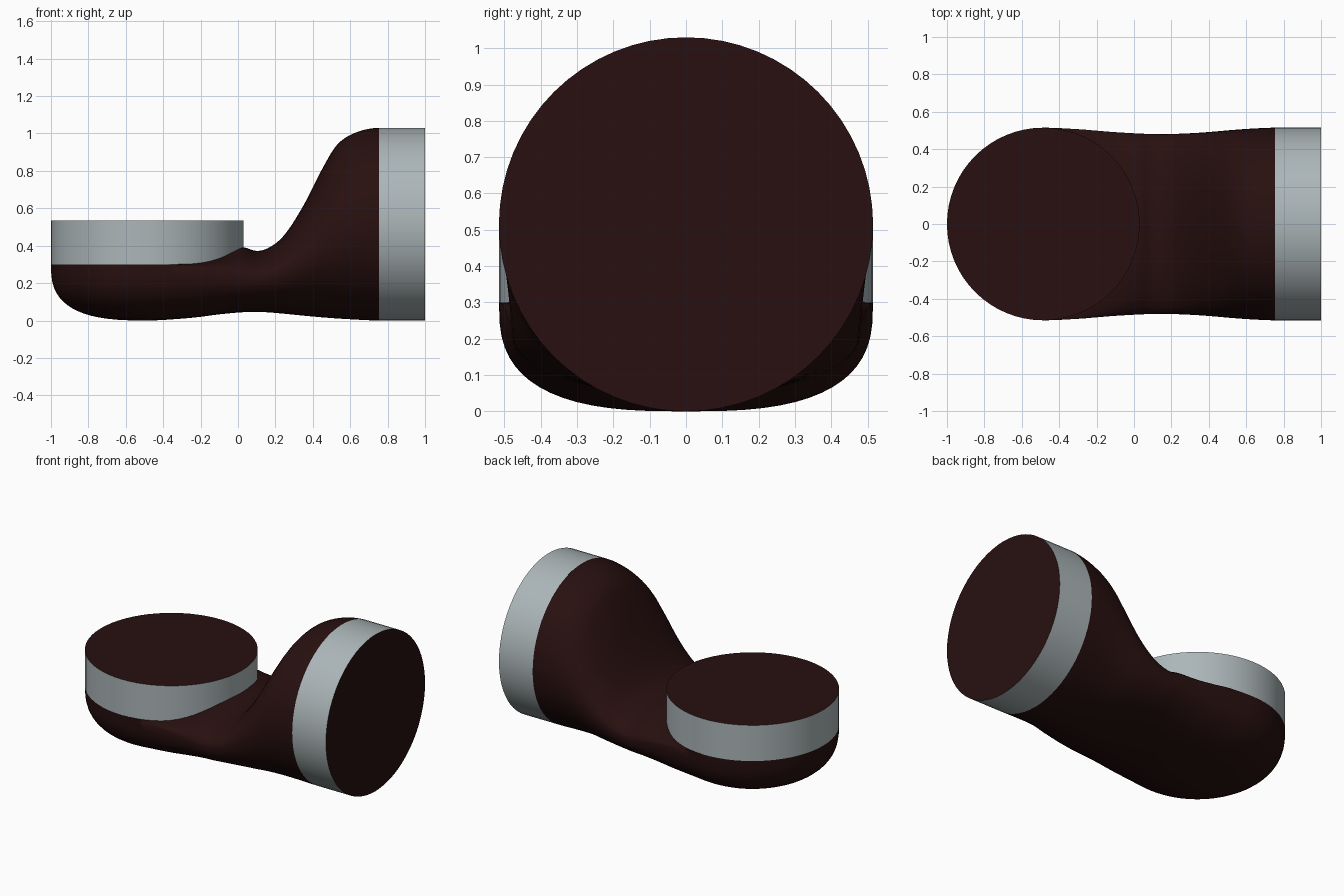
import bpy
import bmesh
import math
from mathutils import Matrix

if "Cube" in bpy.data.objects:
    bpy.data.objects.remove(bpy.data.objects["Cube"], do_unlink=True)

R = 0.515          # pipe radius
CX = -0.485        # axis of the upright opening
RIM = 0.30         # height where the upright collar starts
P = 2.8            # squareness of the rounded cup
N = 32             # points per half section


def material(name, rgb):
    m = bpy.data.materials.new(name)
    m.use_nodes = True
    m.diffuse_color = (*rgb, 1)
    bsdf = m.node_tree.nodes["Principled BSDF"]
    bsdf.inputs["Base Color"].default_value = (*rgb, 1)
    bsdf.inputs["Roughness"].default_value = 0.6
    return m


BROWN = material("dark brown", (0.021, 0.005, 0.005))
GREY = material("pale grey", (0.41, 0.465, 0.48))


def finish(bm, name, mats, angle):
    bmesh.ops.recalc_face_normals(bm, faces=bm.faces)
    mesh = bpy.data.meshes.new(name)
    bm.to_mesh(mesh)
    bm.free()
    for m in mats:
        mesh.materials.append(m)
    ob = bpy.data.objects.new(name, mesh)
    bpy.context.collection.objects.link(ob)
    bpy.ops.object.select_all(action="DESELECT")
    ob.select_set(True)
    bpy.context.view_layer.objects.active = ob
    bpy.ops.object.shade_smooth_by_angle(angle=math.radians(angle))
    return ob


def collar(name, depth, matrix):
    """Grey band whose flat ends are brown."""
    bm = bmesh.new()
    bmesh.ops.create_cone(bm, cap_ends=True, segments=64, radius1=R, radius2=R,
                          depth=depth, matrix=matrix)
    for f in bm.faces:
        f.material_index = 1 if len(f.verts) > 4 else 0
    finish(bm, name, [GREY, BROWN], 40)


def grid(bm, rows, closed=False):
    """Skin a list of point rows."""
    vs = [[bm.verts.new(p) for p in row] for row in rows]
    for a, b in zip(vs, vs[1:]):
        n = len(a)
        for i in range(n if closed else n - 1):
            j = (i + 1) % n
            bm.faces.new((a[i], a[j], b[j], b[i]))


# Stations: x, half width, bottom, widest height, top, lower squareness
STATIONS = [
    (CX, R, 0.0, RIM, RIM, P),
    (-0.30, 0.507, 0.010, 0.295, 0.315, 2.75),
    (-0.20, 0.499, 0.020, 0.280, 0.335, 2.7),
    (-0.10, 0.491, 0.033, 0.262, 0.360, 2.6),
    (0.02, 0.484, 0.044, 0.242, 0.392, 2.4),
    (0.10, 0.481, 0.046, 0.235, 0.372, 2.3),
    (0.17, 0.480, 0.043, 0.245, 0.392, 2.2),
    (0.25, 0.483, 0.036, 0.270, 0.460, 2.1),
    (0.35, 0.488, 0.026, 0.325, 0.615, 2.05),
    (0.45, 0.496, 0.017, 0.400, 0.810, 2.0),
    (0.53, 0.503, 0.011, 0.455, 0.940, 2.0),
    (0.63, 0.510, 0.005, 0.495, 1.005, 2.0),
    (0.757, R, 0.0, R, 2 * R, 2.0),
]


def sample(k, t):
    """Smooth curve through the stations."""
    s = STATIONS
    a, b = s[k], s[k + 1]
    pre, post = s[max(k - 1, 0)], s[min(k + 2, len(s) - 1)]
    h = b[0] - a[0]
    x = a[0] + h * t
    out = [x]
    for i in range(1, 6):
        m0 = (b[i] - pre[i]) / (b[0] - pre[0]) * h
        m1 = (post[i] - a[i]) / (post[0] - a[0]) * h
        if k == 0:
            m0 = 0
        if k == len(s) - 2:
            m1 = 0
        out.append((2*t**3 - 3*t**2 + 1) * a[i] + (t**3 - 2*t**2 + t) * m0
                   + (3*t**2 - 2*t**3) * b[i] + (t**3 - t**2) * m1)
    return out


def power(v, p):
    return math.copysign(abs(v) ** (2 / p), v)


def section(x, w, zb, zm, zt, p):
    pts = []
    for i in range(2 * N):
        a = math.pi * (i / N - 0.5)
        s, c = math.sin(a), math.cos(a)
        if i <= N:      # lower half
            pts.append((x, w * power(s, p), zm - (zm - zb) * power(max(c, 0), p)))
        else:           # upper half
            pts.append((x, w * s, zm - (zt - zm) * c))
    return pts


# Body: lofted bend joined to a half-turned rounded cup
bm = bmesh.new()
rows = [section(*sample(k, j / 5)) for k in range(len(STATIONS) - 1) for j in range(5)]
rows.append(section(*STATIONS[-1]))
grid(bm, rows, closed=True)
cup = []
for i in range(33):
    a = math.pi * (0.5 + i / 32)
    row = []
    for j in range(N // 2 + 1):
        b = math.pi * j / N
        r = R * power(math.sin(b), P)
        row.append((CX + r * math.cos(a), r * math.sin(a),
                    RIM - RIM * power(max(math.cos(b), 0), P)))
    cup.append(row)
grid(bm, cup)
bmesh.ops.remove_doubles(bm, verts=bm.verts, dist=0.0005)
finish(bm, "elbow_body", [BROWN], 60)

# Collars on the two openings
collar("upright_collar", 0.535 - RIM, Matrix.Translation((CX, 0, (0.535 + RIM) / 2)))
collar("side_collar", 0.245,
       Matrix.Translation((0.8775, 0, R)) @ Matrix.Rotation(math.pi / 2, 4, "Y"))
